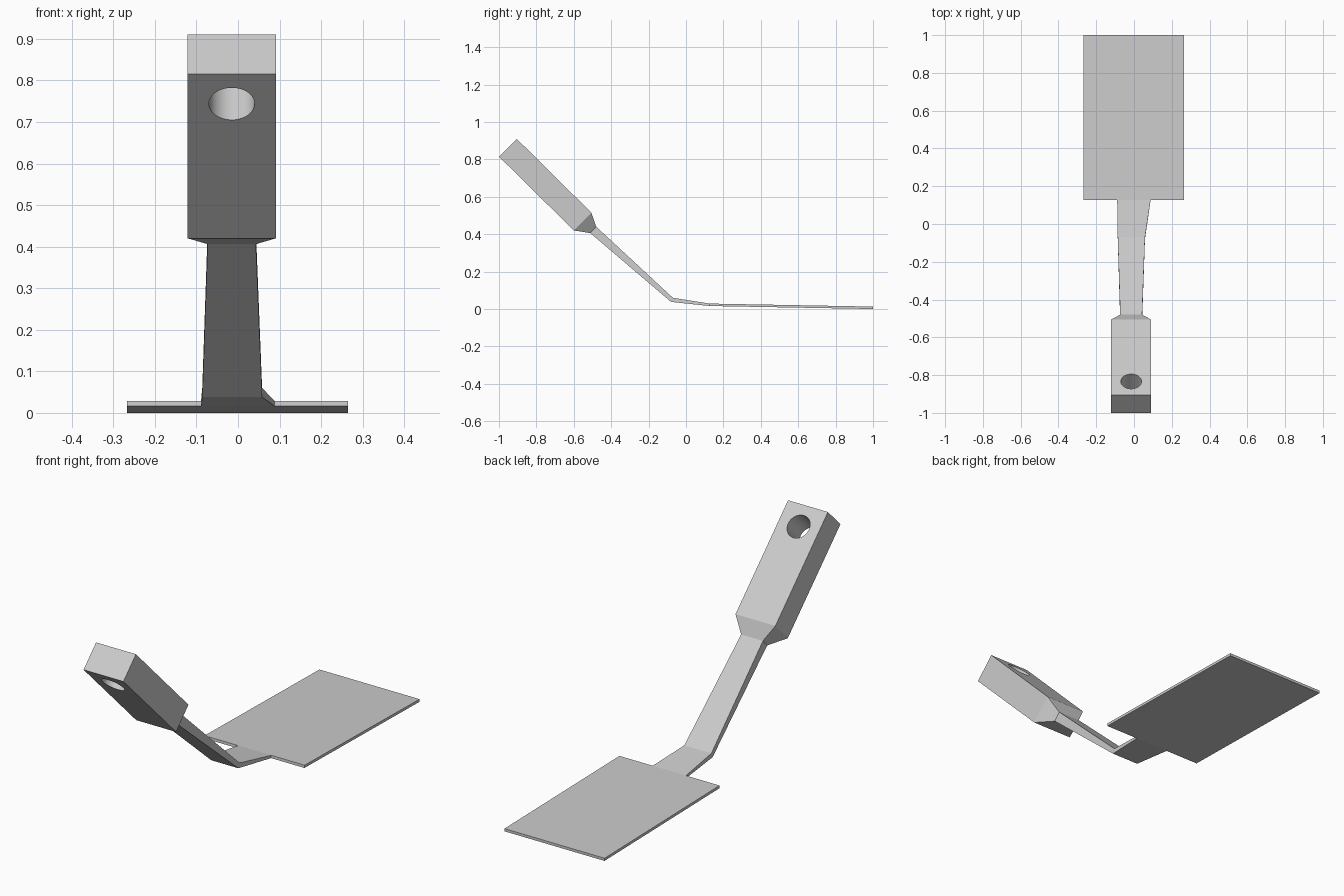
import bpy, bmesh, math
from mathutils import Vector

if "Cube" in bpy.data.objects:
    bpy.data.objects.remove(bpy.data.objects["Cube"])


def loft(name, sections):
    """Skin rectangular sections: (x_left, x_right, bottom (y, z), top (y, z))."""
    bm = bmesh.new()
    rings = [[bm.verts.new((x, y, z)) for x, (y, z) in
              ((x0, bot), (x1, bot), (x1, top), (x0, top))]
             for x0, x1, bot, top in sections]
    for a, b in zip(rings, rings[1:]):
        for i in range(4):
            j = (i + 1) % 4
            bm.faces.new((a[i], a[j], b[j], b[i]))
    bm.faces.new(rings[0])
    bm.faces.new(rings[-1])
    bmesh.ops.recalc_face_normals(bm, faces=bm.faces)
    mesh = bpy.data.meshes.new(name)
    bm.to_mesh(mesh)
    bm.free()
    obj = bpy.data.objects.new(name, mesh)
    bpy.context.collection.objects.link(obj)
    return obj


# Flat blade, tilted slightly down towards its far edge
loft("blade", [
    (-0.267, 0.265, (0.126, 0.016), (0.127, 0.029)),
    (-0.267, 0.265, (1.0, 0.0), (1.0, 0.013)),
])

# Thick grip, short taper, thin shank and bent neck
handle = loft("handle_and_shank", [
    (-0.121, 0.091, (-1.0, 0.815), (-0.905, 0.91)),
    (-0.121, 0.091, (-0.6, 0.42), (-0.506, 0.515)),
    (-0.073, 0.043, (-0.512, 0.406), (-0.48, 0.44)),
    (-0.086, 0.058, (-0.08, 0.038), (-0.07, 0.06)),
    (-0.089, 0.088, (0.127, 0.016), (0.127, 0.029)),
])

# Hanging hole, square to the grip's broad face
axis = Vector((0, 0.395, 0.4))
bpy.ops.mesh.primitive_cylinder_add(
    vertices=48, radius=0.055, depth=0.4, location=(-0.015, -0.881, 0.791),
    rotation=axis.to_track_quat('Z', 'Y').to_euler())
cutter = bpy.context.object
cutter.name = "hole_cutter"
cut = handle.modifiers.new("hole", 'BOOLEAN')
cut.operation = 'DIFFERENCE'
cut.solver = 'EXACT'
cut.object = cutter
bpy.context.view_layer.objects.active = handle
bpy.ops.object.modifier_apply(modifier=cut.name)
bpy.data.objects.remove(cutter, do_unlink=True)

# Smooth the hole wall only, keep all edges crisp
bpy.ops.object.select_all(action='DESELECT')
handle.select_set(True)
bpy.context.view_layer.objects.active = handle
bpy.ops.object.shade_smooth_by_angle(angle=math.radians(8))
